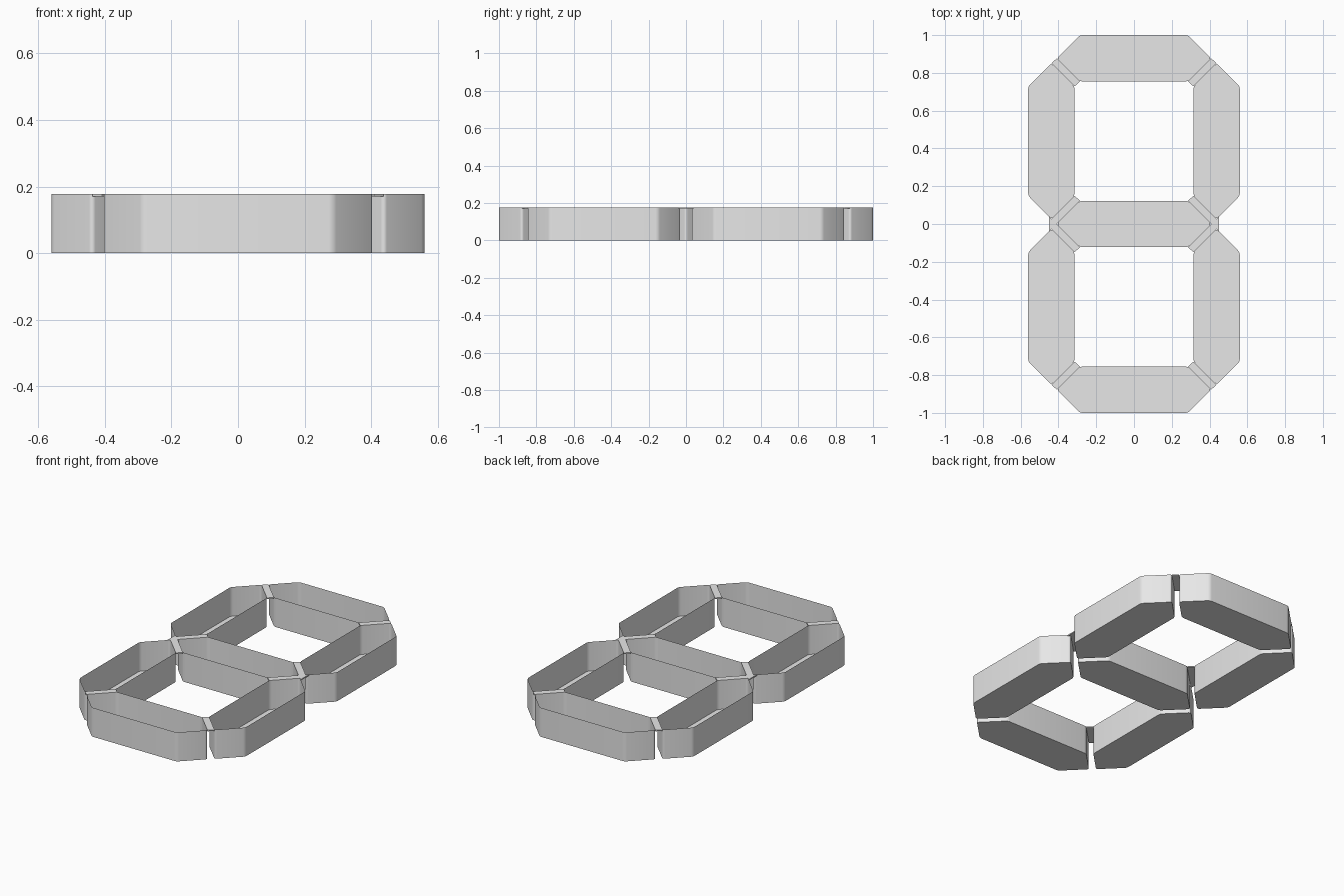
import bpy, bmesh
from mathutils import Matrix

if "Cube" in bpy.data.objects:
    bpy.data.objects.remove(bpy.data.objects["Cube"], do_unlink=True)

HEIGHT = 0.177      # depth of each tray
PLATE = 0.007       # thickness of the joining plates
HALF = 0.1225       # half width of a segment
ROUND = 0.013       # offset of the rounded vertical corners

grey = bpy.data.materials.new("light_grey")
grey.use_nodes = True
grey.diffuse_color = (0.8, 0.8, 0.8, 1)
grey.node_tree.nodes["Principled BSDF"].inputs["Base Color"].default_value = (0.8, 0.8, 0.8, 1)


def finish(bm, name):
    mesh = bpy.data.meshes.new(name)
    bm.to_mesh(mesh)
    bm.free()
    mesh.materials.append(grey)
    obj = bpy.data.objects.new(name, mesh)
    bpy.context.collection.objects.link(obj)
    bpy.ops.object.select_all(action="DESELECT")
    obj.select_set(True)
    bpy.context.view_layer.objects.active = obj
    bpy.ops.object.shade_smooth_by_angle(angle=0.6)
    return obj


def prism(points, z, height):
    """Closed prism standing on z."""
    bm = bmesh.new()
    base = bm.faces.new([bm.verts.new((x, y, z)) for x, y in points])
    top = bmesh.ops.extrude_face_region(bm, geom=[base])["geom"]
    verts = [v for v in top if isinstance(v, bmesh.types.BMVert)]
    bmesh.ops.translate(bm, verts=verts, vec=(0, 0, height))
    bmesh.ops.recalc_face_normals(bm, faces=bm.faces)
    return bm


def tray(name, x, y, half_length, upright=False):
    """Open-topped hexagonal tray with rounded vertical corners."""
    a, b = half_length, half_length - HALF
    hexagon = [(a, 0), (b, HALF), (-b, HALF), (-a, 0), (-b, -HALF), (b, -HALF)]
    bm = prism(hexagon, 0, HEIGHT)
    uprights = [e for e in bm.edges if abs(e.verts[0].co.z - e.verts[1].co.z) > 0.01]
    bmesh.ops.bevel(bm, geom=uprights, offset=ROUND, segments=4,
                    affect="EDGES", profile=0.5)
    lid = [f for f in bm.faces if all(v.co.z > HEIGHT - 0.001 for v in f.verts)]
    bmesh.ops.delete(bm, geom=lid, context="FACES_ONLY")
    turn = Matrix.Rotation(1.5707963, 4, "Z") if upright else Matrix.Identity(4)
    bm.transform(Matrix.Translation((x, y, 0)) @ turn)
    finish(bm, name)


def plate(name, points, sx, sy):
    """Thin joining plate, mirrored into its corner."""
    finish(prism([(x * sx, y * sy) for x, y in points], HEIGHT - PLATE, PLATE), name)


# Three horizontal trays
for name, y in (("bottom", -0.8775), ("middle", 0), ("top", 0.8775)):
    tray(name + "_segment", 0, y, 0.408)

# Four upright trays
SIDES = (("left", 1), ("right", -1))
ENDS = (("upper", 1), ("lower", -1))
for side, sx in SIDES:
    for end, sy in ENDS:
        tray(f"{end}_{side}_segment", sx * 0.4375, sy * 0.439, 0.412, upright=True)

# Plates joining the outer corners, and the forked plates at the waist
corner = [(0.2855, 0.755), (0.408, 0.8775), (0.4375, 0.851), (0.315, 0.7285)]
fork = [(0.45, 0.0395), (0.4375, 0.027), (0.315, 0.1495), (0.2855, 0.1225), (0.408, 0)]
fork += [(x, -y) for x, y in reversed(fork[:-1])]
for side, sx in SIDES:
    for end, sy in ENDS:
        plate(f"{end}_{side}_corner_plate", corner, sx, sy)
    plate(f"{side}_waist_plate", fork, sx, 1)
